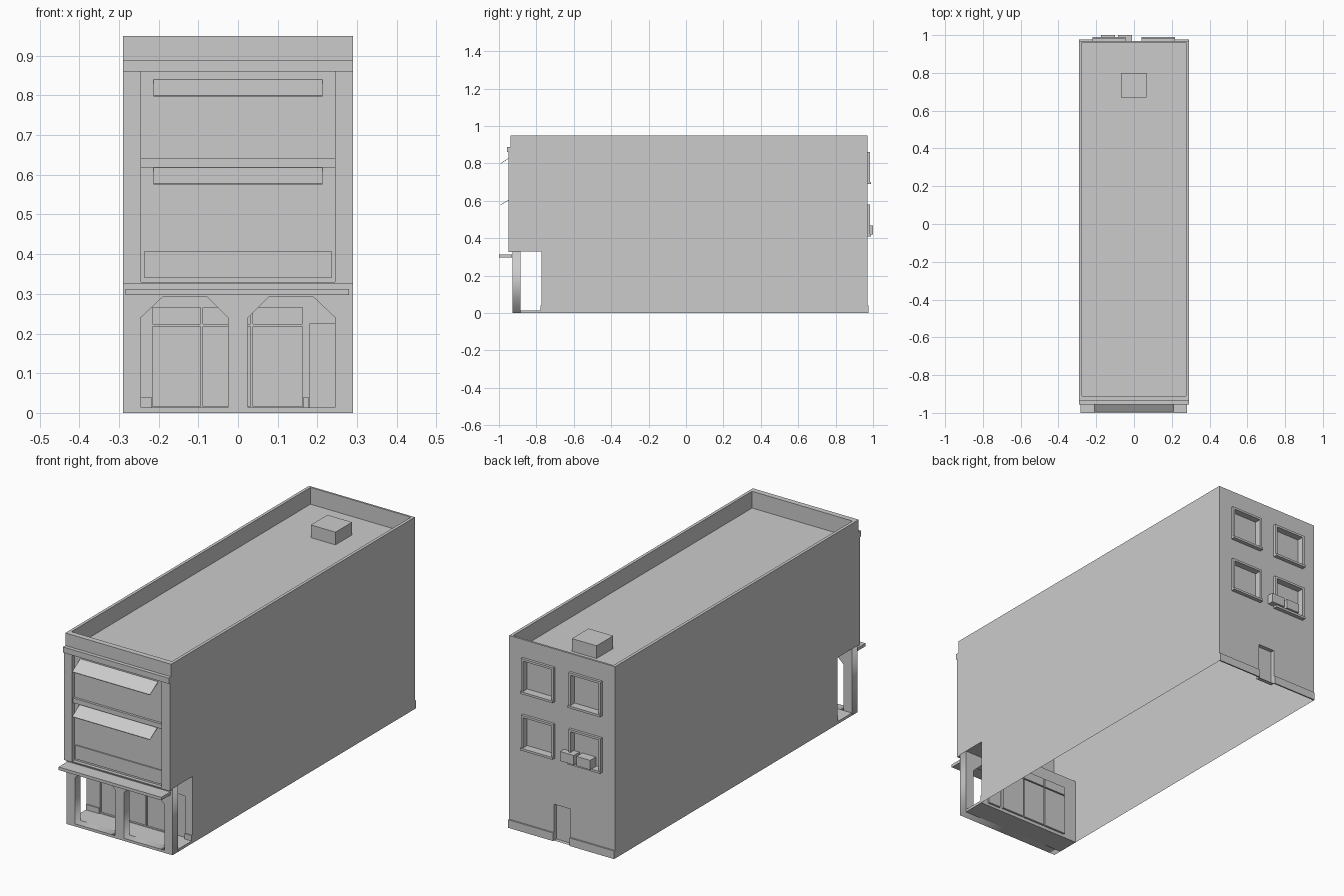
import bpy, bmesh

if "Cube" in bpy.data.objects:
    bpy.data.objects.remove(bpy.data.objects["Cube"])


def make(name, verts, faces, fix=True):
    bm = bmesh.new()
    vs = [bm.verts.new(v) for v in verts]
    for f in faces:
        bm.faces.new([vs[i] for i in f])
    bmesh.ops.remove_doubles(bm, verts=bm.verts, dist=1e-5)
    if fix:
        bmesh.ops.recalc_face_normals(bm, faces=bm.faces)
    me = bpy.data.meshes.new(name)
    bm.to_mesh(me)
    bm.free()
    ob = bpy.data.objects.new(name, me)
    bpy.context.collection.objects.link(ob)
    return ob


def box(name, x0, x1, y0, y1, z0, z1):
    v = [(x, y, z) for x in (x0, x1) for y in (y0, y1) for z in (z0, z1)]
    return make(name, v, [(0, 1, 3, 2), (4, 6, 7, 5), (0, 4, 5, 1),
                          (2, 3, 7, 6), (0, 2, 6, 4), (1, 5, 7, 3)])


def prism(name, profile, x0, x1, skip=()):
    """Extrude a (y, z) profile along x; skip lists profile edges left open."""
    n = len(profile)
    v = [(x, y, z) for x in (x0, x1) for y, z in profile]
    f = [tuple(range(n))[::-1], tuple(range(n, 2 * n))]
    f += [(i, (i + 1) % n, n + (i + 1) % n, n + i) for i in range(n) if i not in skip]
    return make(name, v, f)


def recessed_wall(name, y, z0, z1, holes, depth):
    """Wall in the xz plane with rectangular recesses (xa, xb, za, zb)."""
    xs = sorted({-W, W, *[h[0] for h in holes], *[h[1] for h in holes]})
    zs = sorted({z0, z1, *[h[2] for h in holes], *[h[3] for h in holes]})
    v, f = [], []

    def quad(*pts):
        f.append(tuple(range(len(v), len(v) + 4)))
        v.extend(pts)

    for a, b in zip(xs, xs[1:]):
        for c, d in zip(zs, zs[1:]):
            mx, mz = (a + b) / 2, (c + d) / 2
            if not any(h[0] < mx < h[1] and h[2] < mz < h[3] for h in holes):
                quad((a, y, c), (b, y, c), (b, y, d), (a, y, d))
    e = y + depth
    for a, b, c, d in holes:
        quad((a, e, c), (b, e, c), (b, e, d), (a, e, d))
        ring = [(a, c), (b, c), (b, d), (a, d)]
        for (p, q), (r, s) in zip(ring, ring[1:] + ring[:1]):
            quad((p, y, q), (r, y, s), (r, e, s), (p, e, q))
    return make(name, v, f)


W = 0.29
SHOP, BACK, FRONT = -0.772, 0.97, -0.93
ROOF, TOP = 0.867, 0.95

# Main shell: side walls, porch ceiling, recessed upper front; open underneath
prism("main_walls", [(SHOP, 0), (BACK, 0), (BACK, ROOF), (FRONT, ROOF),
                     (FRONT, 0.33), (SHOP, 0.33)], -W, W, skip=(0, 1, 5))

# Parapet ring around the roof
box("parapet_front", -W, W, -0.9375, -0.91, 0.86, TOP)
box("parapet_back", -W, W, 0.96, BACK, ROOF, TOP)
for s, n in ((-1, "left"), (1, "right")):
    box("parapet_" + n, *sorted((s * W, s * 0.275)), -0.91, 0.96, ROOF, TOP)
box("roof_hatch", -0.07, 0.065, 0.67, 0.80, ROOF, 0.93)

# Upper front: pilasters, cornice, bands, panel
for s, n in ((-1, "left"), (1, "right")):
    box("pilaster_" + n, *sorted((s * W, s * 0.245)), -0.948, FRONT, 0.33, 0.86)
box("cornice", -W, W, -0.956, -0.93, 0.86, 0.888)
box("floor_band", -0.245, 0.245, -0.942, FRONT, 0.618, 0.642)
box("lower_panel", -0.235, 0.235, -0.936, FRONT, 0.34, 0.408)
box("porch_soffit", -W, W, -0.948, FRONT, 0.325, 0.33)

# Sloped awnings
for z, n in ((0.797, "upper"), (0.575, "lower")):
    prism("awning_" + n, [(-0.993, z), (FRONT, z + 0.04), (FRONT, z + 0.043),
                          (-0.993, z + 0.003)], -0.213, 0.213)

# Canopy over the arcade
box("canopy", -0.283, 0.28, -1.0, FRONT, 0.297, 0.312)

# Arcade wall with two chamfered openings, as a filled flat curve
cu = bpy.data.curves.new("arcade_curve", "CURVE")
cu.dimensions, cu.fill_mode, cu.extrude = "2D", "BOTH", 0.0215
arch = [(0.025, 0.013), (0.245, 0.013), (0.245, 0.24), (0.19, 0.292),
        (0.077, 0.292), (0.025, 0.24)]
for pts in ([(-W, 0), (W, 0), (W, 0.33), (-W, 0.33)], arch, [(-x, z) for x, z in arch]):
    sp = cu.splines.new("POLY")
    sp.points.add(len(pts) - 1)
    for p, (x, z) in zip(sp.points, pts):
        p.co = (x, z, 0, 1)
    sp.use_cyclic_u = True
tmp = bpy.data.objects.new("arcade_helper", cu)
bpy.context.collection.objects.link(tmp)
dg = bpy.context.evaluated_depsgraph_get()
me = bpy.data.meshes.new_from_object(tmp.evaluated_get(dg))
bpy.data.objects.remove(tmp)
arcade = bpy.data.objects.new("arcade_wall", me)
arcade.location = (0, -0.9055, 0)
arcade.rotation_euler = (1.5707963, 0, 0)
bpy.context.collection.objects.link(arcade)

# Porch floor and shop front
box("porch_floor", -W, W, -0.885, SHOP, 0, 0.013)
panes = [(a, b, c, d) for a, b in ((-0.215, -0.094), (-0.088, 0.032), (0.038, 0.163))
         for c, d in ((0.016, 0.218), (0.224, 0.266))]
recessed_wall("shop_front", SHOP, 0, 0.33, panes + [(0.18, 0.25, 0.013, 0.224)], 0.01)
for i, (a, b) in enumerate(((-W, -0.218), (0.165, 0.178), (0.252, W))):
    box(f"shop_skirting_{i}", a, b, SHOP - 0.005, SHOP, 0.013, 0.04)

# Rear wall with recessed windows and door
cols, rows = ((-0.21, -0.055), (0.05, 0.205)), ((0.42, 0.57), (0.70, 0.85))
wins = [(a, b, c, d) for a, b in cols for c, d in rows]
recessed_wall("rear_wall", BACK, 0, ROOF, wins + [(-0.045, 0.045, 0, 0.18)], -0.02)
for i, (a, b, c, d) in enumerate(wins):
    t = 0.011
    box(f"window_{i}_head", a - t, b + t, BACK, 0.983, d, d + t)
    box(f"window_{i}_sill", a - t, b + t, BACK, 0.99, c - t, c)
    box(f"window_{i}_jamb_a", a - t, a, BACK, 0.983, c, d)
    box(f"window_{i}_jamb_b", b, b + t, BACK, 0.983, c, d)
for s, n in ((-1, "a"), (1, "b")):
    box("rear_plinth_" + n, *sorted((s * W, s * 0.045)), BACK, 0.977, 0, 0.04)

# Air conditioners on a rear window
for i, x in enumerate((-0.175, -0.085)):
    box(f"air_conditioner_{i}", x, x + 0.075, 0.955, 1.0, 0.42, 0.467)
